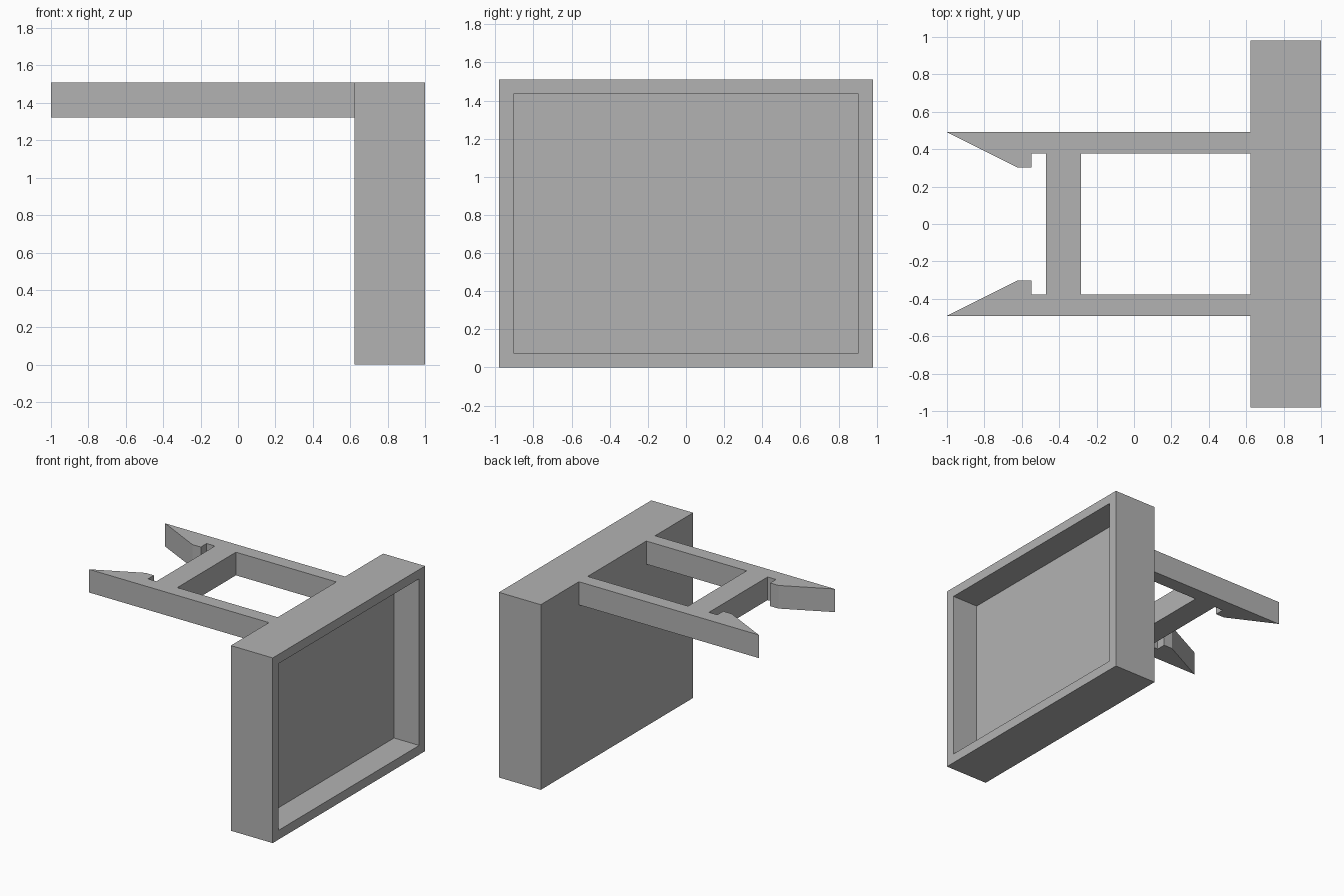
import bpy
import bmesh

cube = bpy.data.objects.get("Cube")
if cube:
    bpy.data.objects.remove(cube, do_unlink=True)

U = 2 / 26.5                     # design module; the whole part is 26.5 modules long
X_BACK, X_OPEN = 1 - 5 * U, 1.0  # housing depth range
HEIGHT, HALF_WIDTH = 20 * U, 13 * U
ARM_BOTTOM = HEIGHT - 2.5 * U

grey = bpy.data.materials.new("plain grey")
grey.use_nodes = True
grey.diffuse_color = (0.45, 0.45, 0.45, 1)
grey.node_tree.nodes["Principled BSDF"].inputs["Base Color"].default_value = grey.diffuse_color


def finish(name, bm):
    bmesh.ops.recalc_face_normals(bm, faces=bm.faces)
    mesh = bpy.data.meshes.new(name)
    bm.to_mesh(mesh)
    bm.free()
    mesh.materials.append(grey)
    obj = bpy.data.objects.new(name, mesh)
    bpy.context.collection.objects.link(obj)
    return obj


def extrude_outline(points, z0, z1):
    bm = bmesh.new()
    face = bm.faces.new([bm.verts.new((x, y, z0)) for x, y in points])
    new = bmesh.ops.extrude_face_region(bm, geom=[face])["geom"]
    top = [v for v in new if isinstance(v, bmesh.types.BMVert)]
    bmesh.ops.translate(bm, verts=top, vec=(0, 0, z1 - z0))
    # the starting face stays as the underside
    if not face.is_valid:
        bm.faces.new([v for v in bm.verts if v not in top])
    return bm


def rectangle(x0, x1, half_y):
    return [(x0, -half_y), (x1, -half_y), (x1, half_y), (x0, half_y)]


# Housing: a box with a rimmed recess in its +x side
bm = extrude_outline(rectangle(X_BACK, X_OPEN, HALF_WIDTH), 0, HEIGHT)
bm.normal_update()
bmesh.ops.recalc_face_normals(bm, faces=bm.faces)
open_face = max(bm.faces, key=lambda f: f.calc_center_median().x)
bmesh.ops.inset_region(bm, faces=[open_face], thickness=U, use_even_offset=True)
new = bmesh.ops.extrude_face_region(bm, geom=[open_face])["geom"]
bmesh.ops.translate(bm, verts=[v for v in new if isinstance(v, bmesh.types.BMVert)],
                    vec=(-3 * U, 0, 0))
if open_face.is_valid:
    bmesh.ops.delete(bm, geom=[open_face], context='FACES_ONLY')
finish("housing", bm)

# Clip arms: straight bars with a barbed hook on the inner side of the tip
outer, inner, barb = 6.5 * U, 5 * U, 4 * U
arm_outline = [(X_BACK, outer), (-1, outer), (-1 + 5 * U, barb),
               (-1 + 6 * U, barb), (-1 + 6 * U, inner), (X_BACK, inner)]
for side, name in ((1, "back_clip_arm"), (-1, "front_clip_arm")):
    finish(name, extrude_outline([(x, side * y) for x, y in arm_outline], ARM_BOTTOM, HEIGHT))

# Crossbar joining the arms
finish("crossbar", extrude_outline(rectangle(-1 + 7 * U, -1 + 9.5 * U, inner), ARM_BOTTOM, HEIGHT))
